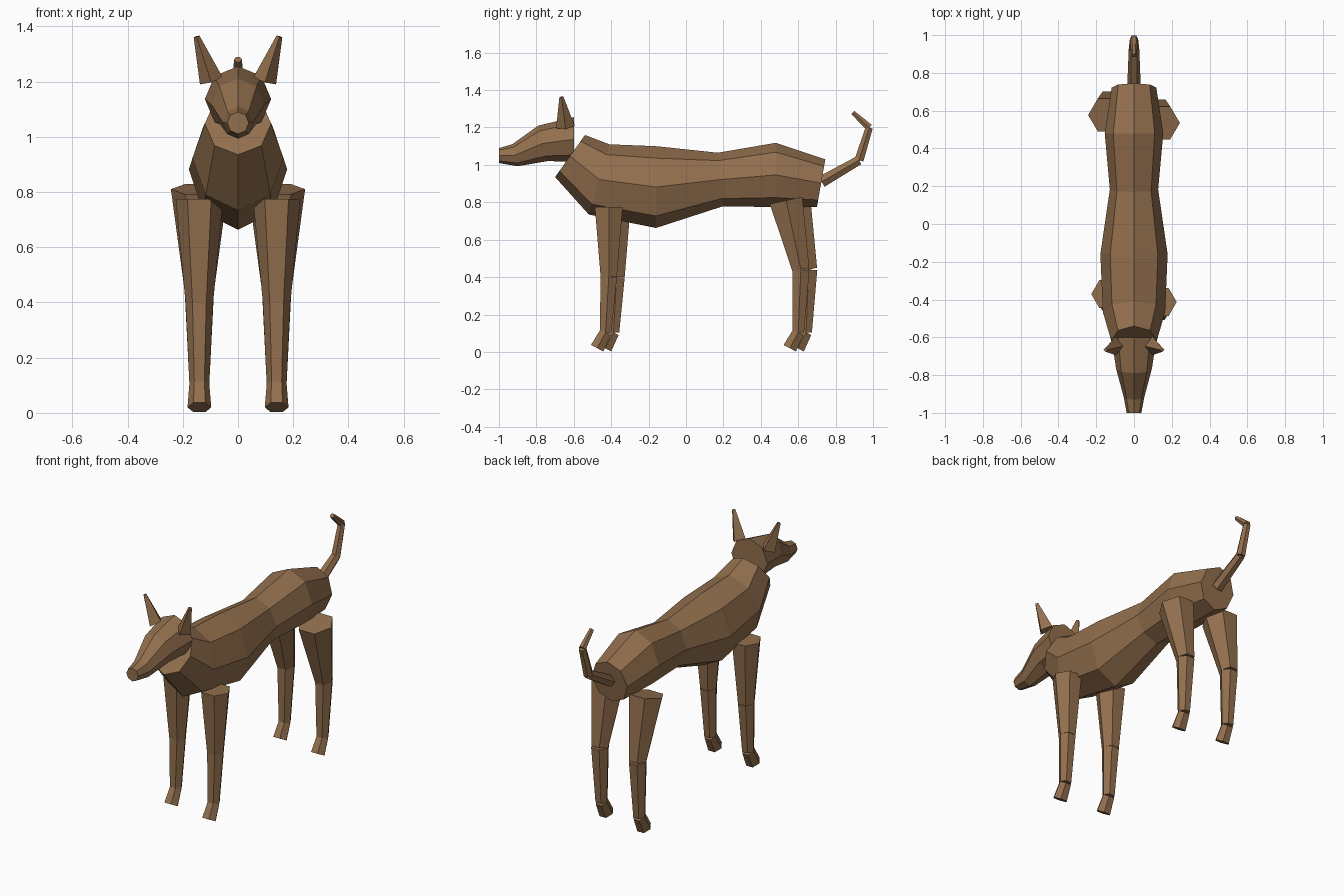
import bpy, bmesh, math
from mathutils import Vector as V

if "Cube" in bpy.data.objects:
    bpy.data.objects.remove(bpy.data.objects["Cube"])

fur = bpy.data.materials.new("brown fur")
fur.diffuse_color = (0.29, 0.16, 0.075, 1)
fur.use_nodes = True
fur.node_tree.nodes["Principled BSDF"].inputs["Base Color"].default_value = fur.diffuse_color


def ring(bm, c, u, v, n, phase=0.0):
    """n vertices around c, in the plane of u and v"""
    out = []
    for i in range(n):
        a = phase + 2 * math.pi * i / n
        out.append(bm.verts.new(c + u * math.sin(a) + v * math.cos(a)))
    return out


def loft(bm, rings):
    """skin neighbouring rings and cap both ends"""
    n = len(rings[0])
    for a, b in zip(rings, rings[1:]):
        for i in range(n):
            j = (i + 1) % n
            bm.faces.new((a[i], a[j], b[j], b[i]))
    bm.faces.new(rings[0])
    bm.faces.new(rings[-1])


def finish(bm, name):
    bmesh.ops.recalc_face_normals(bm, faces=bm.faces)
    me = bpy.data.meshes.new(name)
    bm.to_mesh(me)
    bm.free()
    me.materials.append(fur)
    ob = bpy.data.objects.new(name, me)
    bpy.context.collection.objects.link(ob)


def hull(name, sections):
    """eight-sided form; section = top y,z, bottom y,z, half width"""
    bm = bmesh.new()
    rings = []
    for ty, tz, by, bz, rx in sections:
        t, b = V((0, ty, tz)), V((0, by, bz))
        rings.append(ring(bm, (t + b) / 2, V((rx, 0, 0)), (t - b) / 2, 8))
    loft(bm, rings)
    finish(bm, name)


def chain(name, x, dy, joints):
    """separate six-sided tapered segments; joint = y, z, radius"""
    bm = bmesh.new()
    for (y0, z0, r0), (y1, z1, r1) in zip(joints, joints[1:]):
        a, b = V((x, y0 + dy, z0)), V((x, y1 + dy, z1))
        u = V((1, 0, 0))
        v = u.cross((b - a).normalized())
        loft(bm, [ring(bm, a, u * r0, v * r0, 6, math.pi / 6),
                  ring(bm, b, u * r1, v * r1, 6, math.pi / 6)])
    finish(bm, name)


# torso, from chest to rump
hull("body", [
    (-0.54, 1.16, -0.70, 0.935, 0.12),
    (-0.41, 1.11, -0.52, 0.735, 0.165),
    (-0.16, 1.10, -0.16, 0.663, 0.178),
    (0.17, 1.065, 0.195, 0.778, 0.128),
    (0.48, 1.118, 0.48, 0.775, 0.155),
    (0.745, 1.03, 0.70, 0.775, 0.118),
])

# head, from nape to nose
hull("head", [
    (-0.60, 1.255, -0.60, 1.018, 0.12),
    (-0.79, 1.21, -0.74, 1.02, 0.095),
    (-0.93, 1.11, -0.90, 0.993, 0.055),
    (-1.0, 1.09, -1.0, 1.01, 0.039),
])

# legs, the left ones set slightly further back
for side, s, dy in (("right", 1, 0.0), ("left", -1, 0.042)):
    chain("front_leg_" + side, s * 0.14, dy, [
        (-0.413, 0.775, 0.086), (-0.413, 0.40, 0.05),
        (-0.43, 0.105, 0.036), (-0.475, 0.02, 0.043)])
    chain("hind_leg_" + side, s * 0.14, dy, [
        (0.535, 0.81, 0.103), (0.614, 0.44, 0.053),
        (0.60, 0.105, 0.036), (0.555, 0.02, 0.043)])

    # ears, four-sided and leaning outwards
    bm = bmesh.new()
    a, b = V((s * 0.097, -0.645, 1.203)), V((s * 0.15, -0.666, 1.363))
    d = (b - a).normalized()
    v = d.cross(V((1, 0, 0))).normalized()
    u = v.cross(d)
    loft(bm, [ring(bm, a, u * 0.043, v * 0.05, 4), ring(bm, b, u * 0.011, v * 0.011, 4)])
    finish(bm, "ear_" + side)

# raised tail
chain("tail", 0, 0, [
    (0.725, 0.91, 0.036), (0.925, 1.025, 0.028),
    (0.98, 1.20, 0.022), (0.892, 1.28, 0.014)])
